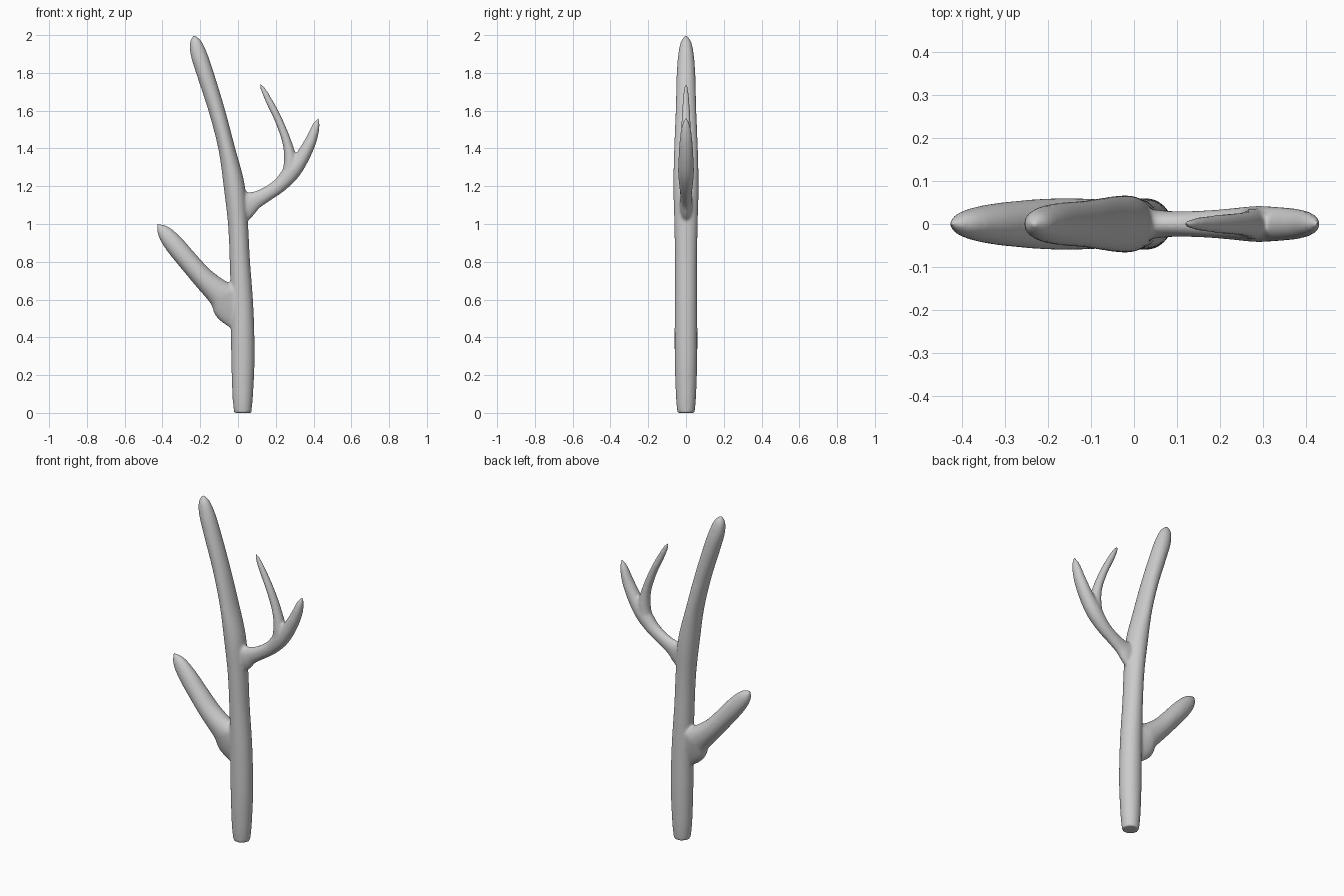
import bpy
from math import cos, sin, pi
from mathutils import Vector

cube = bpy.data.objects.get("Cube")
if cube:
    bpy.data.objects.remove(cube)

grey = bpy.data.materials.new("light_grey")
grey.use_nodes = True
colour = (0.6, 0.6, 0.6, 1)
grey.diffuse_color = colour
grey.node_tree.nodes["Principled BSDF"].inputs["Base Color"].default_value = colour

SIDES, STEPS = 32, 8


def spline(points):
    """Smooth curve through (x, z, in-plane radius, depth radius) stations."""
    p = [Vector(q) for q in points]
    p = [2 * p[0] - p[1]] + p + [2 * p[-1] - p[-2]]
    out = []
    for a, b, c, d in zip(p, p[1:], p[2:], p[3:]):
        for i in range(STEPS):
            t = i / STEPS
            out.append(0.5 * (2 * b + (c - a) * t + (2 * a - 5 * b + 4 * c - d) * t ** 2
                              + (3 * b - a - 3 * c + d) * t ** 3))
    return out + [p[-2]]


def limb(points, verts, faces):
    """Sweep an oval section along the spline and close both ends."""
    path = spline(points)
    start = len(verts)
    for i, s in enumerate(path):
        along = path[min(i + 1, len(path) - 1)] - path[max(i - 1, 0)]
        tangent = Vector((along[0], 0, along[1])).normalized()
        if i == 0 and s[1] == 0:
            tangent = Vector((0, 0, 1))
        across = Vector((tangent.z, 0, -tangent.x))
        for k in range(SIDES):
            a = 2 * pi * k / SIDES
            r, d = max(s[2], 0.002), max(s[3], 0.002)
            verts.append(Vector((s[0], 0, s[1])) + across * r * cos(a) + Vector((0, d * sin(a), 0)))
    for i in range(len(path) - 1):
        for k in range(SIDES):
            a, b = start + i * SIDES + k, start + i * SIDES + (k + 1) % SIDES
            faces.append((a, b, b + SIDES, a + SIDES))
    faces.append(tuple(range(start + SIDES - 1, start - 1, -1)))
    faces.append(tuple(range(len(verts) - SIDES, len(verts))))


trunk = [(.025, 0, .046, .046), (.025, .1, .055, .054), (.026, .3, .062, .06),
         (.022, .55, .06, .06), (.01, .8, .054, .059), (0, 1, .053, .062),
         (-.02, 1.2, .056, .067), (-.06, 1.4, .044, .063), (-.112, 1.6, .043, .055),
         (-.175, 1.8, .045, .049), (-.208, 1.9, .043, .041), (-.226, 1.965, .03, .027),
         (-.235, 2.003, .002, .002)]
low_branch = [(.02, .57, .14, .035), (-.05, .597, .115, .05), (-.09, .628, .076, .058),
              (-.18, .71, .058, .06), (-.26, .8, .054, .055), (-.34, .895, .051, .045),
              (-.395, .962, .036, .029), (-.428, 1.002, .002, .002)]
high_branch = [(.0, 1.1, .13, .03), (.05, 1.108, .078, .033), (.09, 1.125, .049, .03),
               (.15, 1.157, .039, .031), (.22, 1.205, .039, .036), (.28, 1.27, .045, .042),
               (.335, 1.345, .039, .04), (.385, 1.44, .031, .034), (.413, 1.52, .02, .022),
               (.427, 1.565, .002, .002)]
twig = [(.262, 1.24, .035, .036), (.277, 1.33, .034, .037), (.26, 1.43, .025, .029),
        (.215, 1.55, .021, .024), (.165, 1.65, .019, .018), (.132, 1.715, .013, .011),
        (.116, 1.745, .002, .002)]

verts, faces = [], []
for part in (trunk, low_branch, high_branch, twig):
    limb(part, verts, faces)

mesh = bpy.data.meshes.new("branch")
mesh.from_pydata(verts, [], faces)
mesh.materials.append(grey)
branch = bpy.data.objects.new("branch", mesh)
bpy.context.collection.objects.link(branch)

# Fuse the limbs into one skin and soften the joints
fuse = branch.modifiers.new("fuse", 'REMESH')
fuse.mode = 'VOXEL'
fuse.voxel_size = 0.007
fuse.use_smooth_shade = True
soften = branch.modifiers.new("soften", 'SMOOTH')
soften.factor = 0.5
soften.iterations = 10
